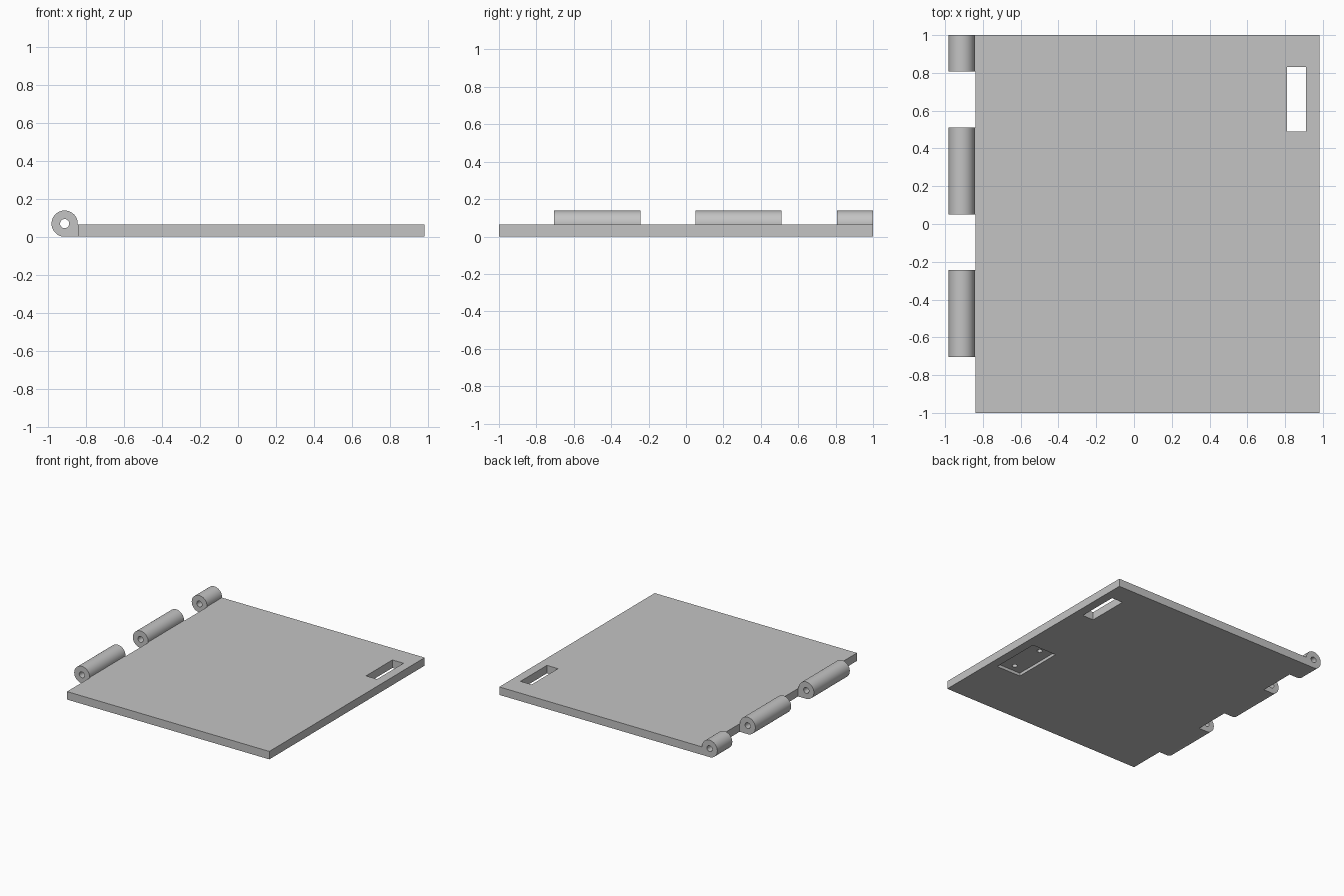
import bpy, bmesh, math
from mathutils import Vector

if "Cube" in bpy.data.objects:
    bpy.data.objects.remove(bpy.data.objects["Cube"], do_unlink=True)

grey = bpy.data.materials.new("plain grey")
grey.use_nodes = True
grey.diffuse_color = (0.55, 0.55, 0.55, 1)
grey.node_tree.nodes["Principled BSDF"].inputs["Base Color"].default_value = grey.diffuse_color


def prism(name, outline, depth):
    """Extrude a closed outline along the depth vector."""
    bm = bmesh.new()
    face = bm.faces.new([bm.verts.new(p) for p in outline])
    moved = bmesh.ops.extrude_face_region(bm, geom=[face])["geom"]
    bmesh.ops.translate(bm, vec=Vector(depth),
                        verts=[g for g in moved if isinstance(g, bmesh.types.BMVert)])
    bmesh.ops.recalc_face_normals(bm, faces=bm.faces)
    mesh = bpy.data.meshes.new(name)
    bm.to_mesh(mesh)
    bm.free()
    mesh.materials.append(grey)
    obj = bpy.data.objects.new(name, mesh)
    bpy.context.collection.objects.link(obj)
    return obj


def box(name, x0, x1, y0, y1, z0, z1):
    return prism(name, [(x0, y0, z0), (x1, y0, z0), (x1, y1, z0), (x0, y1, z0)],
                 (0, 0, z1 - z0))


def arc(radius, start, end, steps):
    angles = [math.radians(start + (end - start) * i / steps) for i in range(steps + 1)]
    return [(radius * math.cos(a), radius * math.sin(a)) for a in angles]


def cut(obj, cutter):
    cutter.hide_render = True
    mod = obj.modifiers.new("cut", 'BOOLEAN')
    mod.operation = 'DIFFERENCE'
    mod.solver = 'EXACT'
    mod.object = cutter
    bpy.context.view_layer.objects.active = obj
    bpy.ops.object.modifier_apply(modifier=mod.name)
    bpy.data.objects.remove(cutter, do_unlink=True)


EDGE, THICK = -0.84, 0.065
PIN_X, PIN_Z, BARREL, BORE = -0.913, 0.069, 0.069, 0.024

# Flat leaf with a through slot
leaf = box("door_panel", EDGE, 0.982, -1, 1, 0, THICK)
cut(leaf, box("slot_cutter", 0.81, 0.91, 0.49, 0.83, -0.1, 0.2))

# Shallow pocket underneath with two blind screw holes
cut(leaf, box("pocket_cutter", 0.69, 0.91, -0.505, -0.09, -0.1, 0.024))
for y in (-0.445, -0.155):
    hole = [(0.79 + u, y + v, 0) for u, v in arc(0.02, 0, 345, 23)]
    cut(leaf, prism("screw_hole_cutter", hole, (0, 0, 0.05)))

# Hinge knuckles: round barrel with a flat foot running into the leaf
for name, y0, y1 in (("front_knuckle", -0.705, -0.243),
                     ("middle_knuckle", 0.05, 0.51),
                     ("rear_knuckle", 0.807, 1.0)):
    profile = [(EDGE, 0), *[(PIN_X + u, PIN_Z + v) for u, v in arc(BARREL, 270, -3, 52)],
               (EDGE, THICK)]
    knuckle = prism(name, [(x, y0, z) for x, z in profile], (0, y1 - y0, 0))
    bore = [(PIN_X + u, y0 - 0.1, PIN_Z + v) for u, v in arc(BORE, 0, 350, 35)]
    cut(knuckle, prism("bore_cutter", bore, (0, y1 - y0 + 0.2, 0)))
    bpy.ops.object.select_all(action='DESELECT')
    knuckle.select_set(True)
    bpy.context.view_layer.objects.active = knuckle
    bpy.ops.object.shade_smooth_by_angle(angle=math.radians(30))
